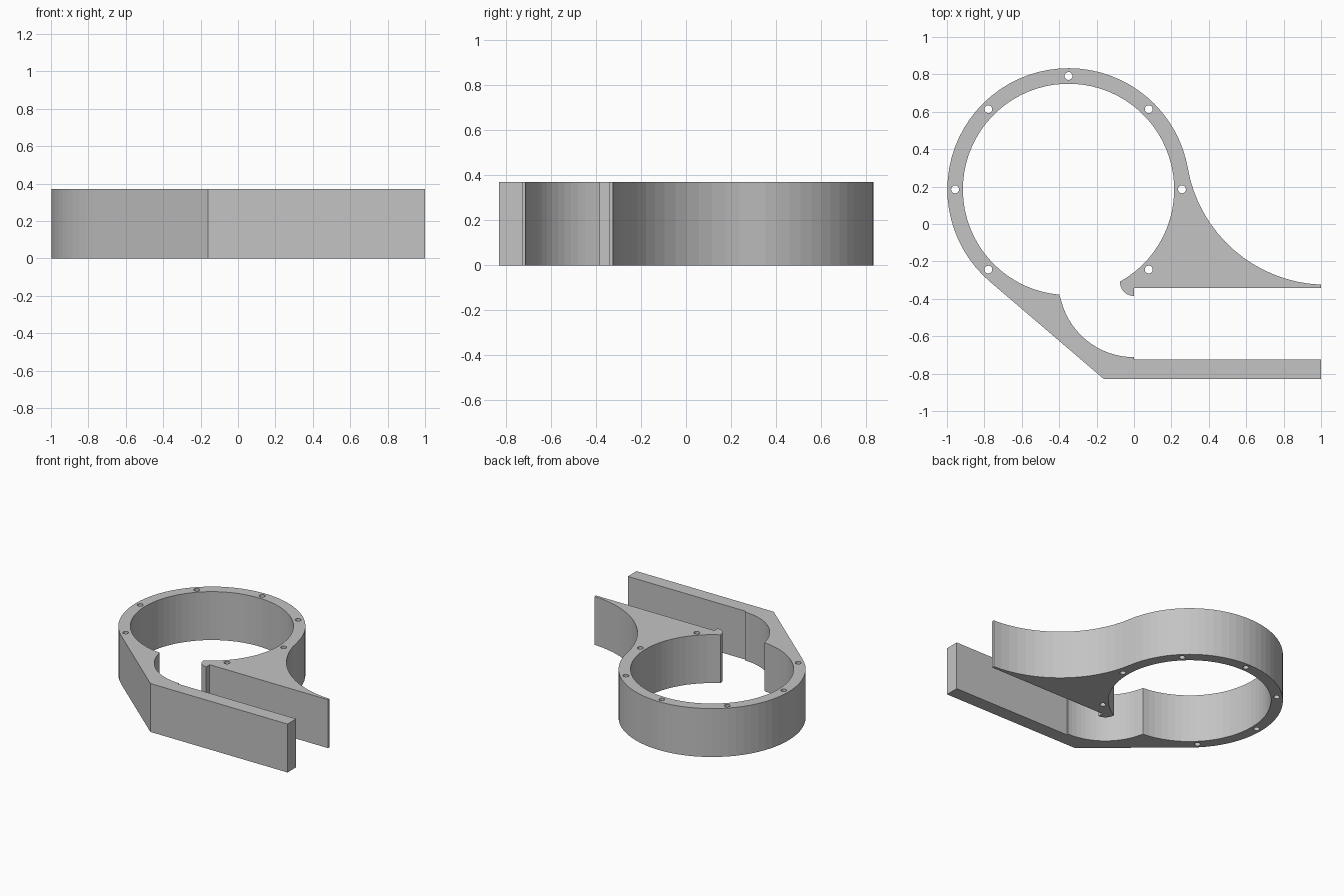
import bpy
import bmesh
from math import cos, sin, radians, ceil

HEIGHT = 0.37
RING = (-0.35, 0.185)      # ring centre
OUTER, INNER = 0.648, 0.565
STEP = 5                   # degrees per arc facet

if "Cube" in bpy.data.objects:
    bpy.data.objects.remove(bpy.data.objects["Cube"], do_unlink=True)


def arc(centre, radius, start, end, step=STEP):
    """Points along an arc, both ends included, angles in degrees."""
    n = max(1, ceil(abs(end - start) / step))
    angles = [radians(start + (end - start) * i / n) for i in range(n + 1)]
    return [(centre[0] + radius * cos(a), centre[1] + radius * sin(a)) for a in angles]


def add_loop(bm, points):
    verts = [bm.verts.new((x, y, 0)) for x, y in points]
    return [bm.edges.new((v, verts[i - 1])) for i, v in enumerate(verts)]


# Outline: ring bore, throat, lower duct wall, ring outside, flared upper wall, tongue
outline = arc(RING, INNER, -61, -94.5 - 0.5 - 0, STEP)[:1]
outline += arc(RING, INNER, -61, 265)[1:]
outline += arc((0, -0.31), 0.402, 190, 270)[1:]
outline += [(0, -0.725), (1, -0.725), (1, -0.83), (-0.16, -0.83)]
outline += arc(RING, OUTER, 229.5, 10)
outline += arc((1.03, 0.429), 0.754, 190, 267.7)[1:]
outline += [(1, -0.342), (0, -0.342)]
outline += arc((0, -0.31), 0.075, 270, 190, 10)

bm = bmesh.new()
edges = add_loop(bm, outline)

# Screw holes around the ring
for angle in range(-45, 226, 45):
    centre = arc(RING, (OUTER + INNER) / 2, angle, angle)[0]
    edges += add_loop(bm, arc(centre, 0.021, 0, 345, 15))

# Fill the flat plan and raise it into a solid
bmesh.ops.triangle_fill(bm, use_beauty=True, use_dissolve=False, edges=edges)
raised = bmesh.ops.extrude_face_region(bm, geom=bm.faces[:])
top = [g for g in raised["geom"] if isinstance(g, bmesh.types.BMVert)]
bmesh.ops.translate(bm, verts=top, vec=(0, 0, HEIGHT))
bmesh.ops.recalc_face_normals(bm, faces=bm.faces[:])

mesh = bpy.data.meshes.new("blower_housing")
bm.to_mesh(mesh)
bm.free()
housing = bpy.data.objects.new("blower_housing", mesh)
bpy.context.collection.objects.link(housing)

# Plain grey material
grey = bpy.data.materials.new("light_grey")
grey.use_nodes = True
colour = (0.55, 0.55, 0.55, 1)
grey.diffuse_color = colour
grey.node_tree.nodes["Principled BSDF"].inputs["Base Color"].default_value = colour
mesh.materials.append(grey)
